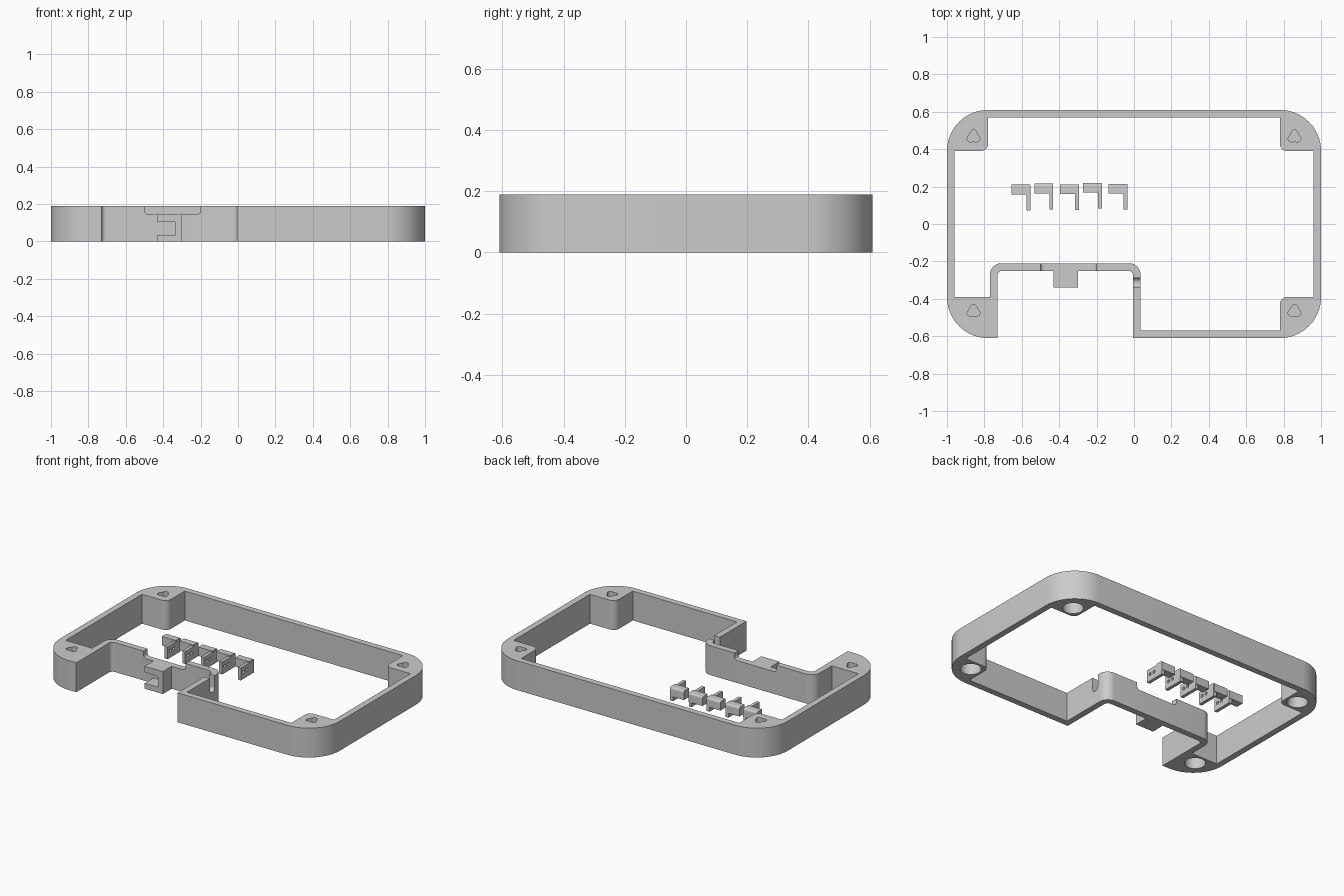
import bpy, bmesh, math
from mathutils import Vector

if "Cube" in bpy.data.objects:
    bpy.data.objects.remove(bpy.data.objects["Cube"])

H = 0.19
mat = bpy.data.materials.new("light_grey")
mat.diffuse_color = (0.6, 0.6, 0.6, 1)
mat.use_nodes = True
mat.node_tree.nodes["Principled BSDF"].inputs["Base Color"].default_value = mat.diffuse_color


def rounded(points):
    """Outline from (x, y[, radius]) corners, radius giving a fillet."""
    out, n = [], len(points)
    for i, p in enumerate(points):
        c = Vector(p[:2])
        if len(p) == 2:
            out.append(c)
            continue
        r = p[2]
        a = (Vector(points[i - 1][:2]) - c).normalized() * r
        b = (Vector(points[(i + 1) % n][:2]) - c).normalized() * r
        steps = 16 if r > 0.1 else 8
        for k in range(steps + 1):
            t = k / steps * math.pi / 2
            out.append(c + a * (1 - math.sin(t)) + b * (1 - math.cos(t)))
    return out


def prism(name, outline, lo, hi, axis="z"):
    """Extrude an outline along z, or an x-z / y-z outline along y / x."""
    place = {"z": lambda p, d: (p[0], p[1], d),
             "y": lambda p, d: (p[0], d, p[1]),
             "x": lambda p, d: (d, p[0], p[1])}[axis]
    bm = bmesh.new()
    face = bm.faces.new([bm.verts.new(place(p, lo)) for p in outline])
    ext = bmesh.ops.extrude_face_region(bm, geom=[face])
    move = Vector(place((0, 0), hi - lo))
    bmesh.ops.translate(bm, vec=move,
                        verts=[v for v in ext["geom"] if isinstance(v, bmesh.types.BMVert)])
    bmesh.ops.recalc_face_normals(bm, faces=bm.faces)
    me = bpy.data.meshes.new(name)
    bm.to_mesh(me)
    bm.free()
    me.materials.append(mat)
    ob = bpy.data.objects.new(name, me)
    bpy.context.collection.objects.link(ob)
    return ob


def boolean(ob, tool, operation="DIFFERENCE"):
    """Apply a boolean and remove the tool."""
    bpy.context.view_layer.objects.active = ob
    m = ob.modifiers.new("cut", "BOOLEAN")
    m.object, m.operation, m.solver = tool, operation, "EXACT"
    bpy.ops.object.modifier_apply(modifier=m.name)
    bpy.data.objects.remove(tool)


def smooth(ob):
    bpy.ops.object.select_all(action="DESELECT")
    ob.select_set(True)
    bpy.context.view_layer.objects.active = ob
    bpy.ops.object.shade_smooth_by_angle(angle=math.radians(30))


def circle(x, y, r, n=32, lobe=0.0):
    pts = []
    for k in range(n):
        t = 2 * math.pi * k / n
        q = r + lobe * math.cos(3 * (t - math.pi / 2))
        pts.append((x + q * math.cos(t), y + q * math.sin(t)))
    return pts


def box(x0, x1, y0, y1):
    return [(x0, y0), (x1, y0), (x1, y1), (x0, y1)]


# Frame wall with the front recess and four corner posts
frame = prism("frame", rounded([
    (-1, .61, .22), (-1, -.61, .22), (-.73, -.61), (-.73, -.25, .025),
    (-.005, -.25, .025), (-.005, -.61), (1, -.61, .22), (1, .61, .22)]), 0, H)
boolean(frame, prism("inside", rounded([
    (-.96, .39), (-.78, .39, .04), (-.78, .57), (.78, .57), (.78, .39, .04),
    (.96, .39), (.96, -.39), (.78, -.39, .04), (.78, -.57), (.035, -.57),
    (.035, -.21, .06), (-.77, -.21, .06), (-.77, -.39), (-.96, -.39)]), -.1, H + .1))

# Shallow opening in the recess wall
boolean(frame, prism("opening", rounded([
    (-.5, .3), (-.5, .145, .02), (-.2, .145, .02), (-.2, .3)]), -.3, -.15, "y"))

# Round-bottomed cable slot in the right recess wall
boolean(frame, prism("slot", rounded([
    (-.338, .3), (-.338, .09, .024), (-.288, .09, .024), (-.288, .3)]), -.05, .08, "x"))

# Screw holes: three-lobed on top, wide and round underneath
for sx in (-1, 1):
    for sy in (-1, 1):
        x, y = sx * .858, sy * .466
        boolean(frame, prism("screw", circle(x, y, .031, 36, .006), .13, H + .05))
        boolean(frame, prism("bore", circle(x, y, .062), -.05, .11))

# C-shaped hook in the recess
hook = prism("hook", [(-.43, 0), (-.3, 0), (-.3, .145), (-.43, .145),
                      (-.43, .105), (-.333, .105), (-.333, .035), (-.43, .035)],
             -.34, -.25, "y")
boolean(frame, hook, "UNION")
smooth(frame)

# Row of five small brackets, each a block with a drilled side plate
for i, (x, y) in enumerate([(-.655, .21), (-.533, .216), (-.395, .212),
                            (-.272, .22), (-.135, .215)]):
    bracket = prism(f"bracket_{i + 1}", rounded([
        (y - .052, .03), (y, .03), (y, .088, .012), (y - .052, .088)]), x, x + .1, "x")
    boolean(bracket, prism("plate", box(y - .138, y - .004, 0, .08),
                           x + .08, x + .101, "x"), "UNION")
    for dy, z in ((.11, .045), (.075, .045)):
        boolean(bracket, prism("hole", circle(y - dy, z, .010, 16),
                               x + .06, x + .12, "x"))
    smooth(bracket)
